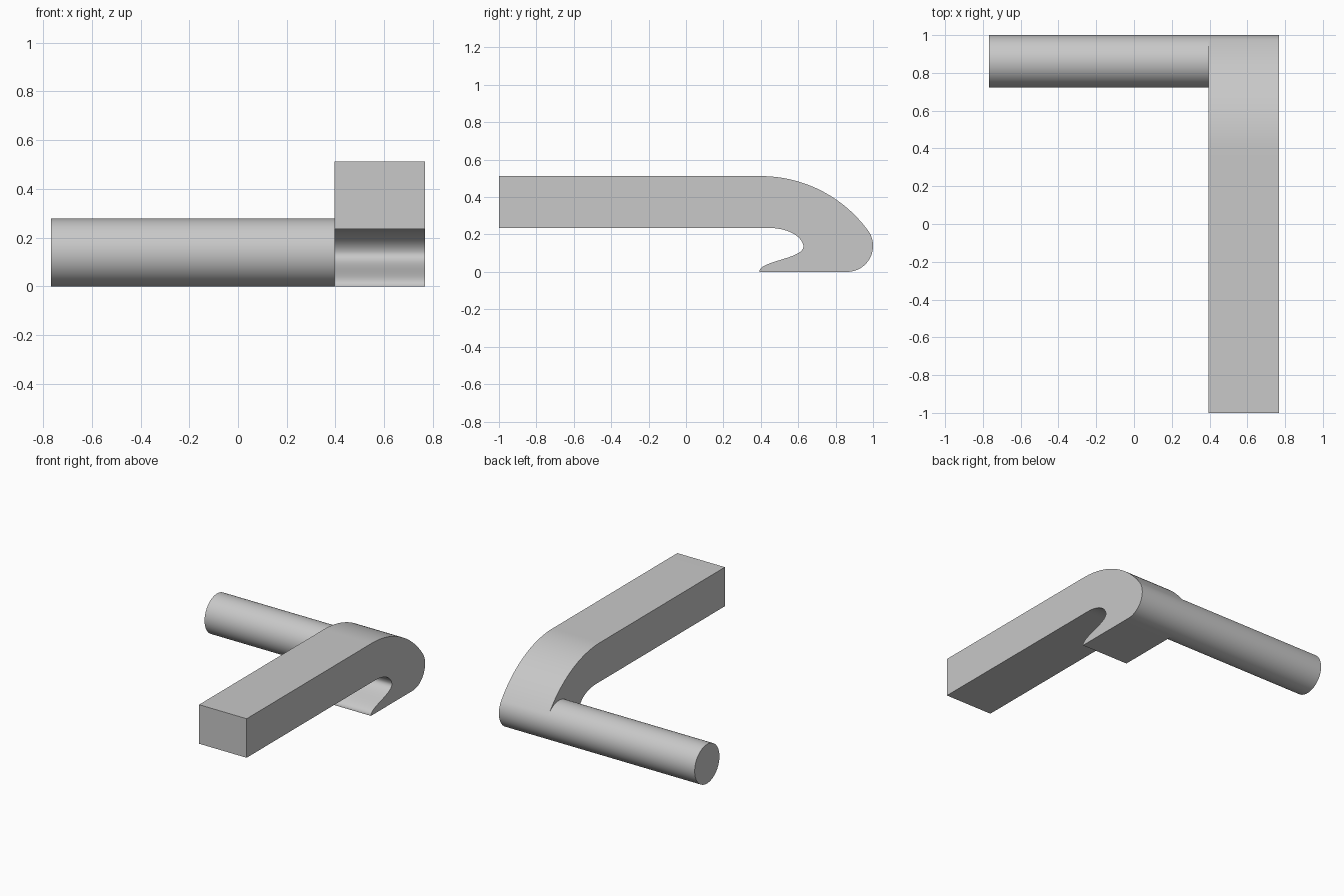
import bpy
import bmesh
from math import sin, cos, radians
from mathutils import Vector
from mathutils.geometry import interpolate_bezier

cube = bpy.data.objects.get("Cube")
if cube:
    bpy.data.objects.remove(cube, do_unlink=True)

# Single grey material
GREY = (0.58, 0.58, 0.58, 1)
grey = bpy.data.materials.new("plain grey")
grey.use_nodes = True
grey.diffuse_color = GREY
grey.node_tree.nodes["Principled BSDF"].inputs["Base Color"].default_value = GREY

RIGHT, INNER, LEFT = -0.768, 0.395, 0.768
R, CY = 0.139, 0.861        # rod radius and axis, resting on the ground


def arc(cy, cz, r, start, end, n):
    """Points on an arc in the y-z plane, angles in degrees."""
    angles = [radians(start + (end - start) * i / n) for i in range(n + 1)]
    return [(cy + r * cos(a), cz + r * sin(a)) for a in angles]


def bezier(*points):
    a, b, c, d = (Vector((p[0], p[1], 0)) for p in points)
    return [(v.x, v.y) for v in interpolate_bezier(a, b, c, d, 20)]


def extrude_profile(name, profile, x0, x1):
    """Closed y-z profile extruded along x."""
    bm = bmesh.new()
    face = bm.faces.new([bm.verts.new((x0, y, z)) for y, z in profile])
    moved = bmesh.ops.extrude_face_region(bm, geom=[face], use_keep_orig=True)
    verts = [g for g in moved["geom"] if isinstance(g, bmesh.types.BMVert)]
    bmesh.ops.translate(bm, verts=verts, vec=(x1 - x0, 0, 0))
    bmesh.ops.recalc_face_normals(bm, faces=bm.faces)
    mesh = bpy.data.meshes.new(name)
    bm.to_mesh(mesh)
    bm.free()
    mesh.materials.append(grey)
    obj = bpy.data.objects.new(name, mesh)
    bpy.context.collection.objects.link(obj)
    bpy.ops.object.select_all(action="DESELECT")
    obj.select_set(True)
    bpy.context.view_layer.objects.active = obj
    bpy.ops.object.shade_smooth_by_angle(angle=radians(30))
    return obj


# Hooked bar: straight arm, sweeping shoulder, round heel, flat foot, scooped throat
TOP, UNDER, TURN = 0.512, 0.235, 36.3
BEND = 0.71
shoulder = arc(0.40, TOP - BEND, BEND, 90, TURN, 24)
heel = arc(CY, R, R, TURN, -90, 32)
throat_low = bezier((0.393, 0.005), (0.40, 0.06), (0.625, 0.07), (0.628, 0.135))
throat_high = bezier((0.628, 0.135), (0.626, 0.18), (0.56, UNDER), (0.44, UNDER))
profile = ([(-1, UNDER), (-1, TOP)] + shoulder + heel[1:]
           + [(0.393, 0)] + throat_low + throat_high[1:])
extrude_profile("hooked_bar", profile, INNER, LEFT)

# Round rod reaching sideways from the heel
extrude_profile("side_rod", arc(CY, R, R, 0, 360, 64)[:-1], RIGHT, INNER)
